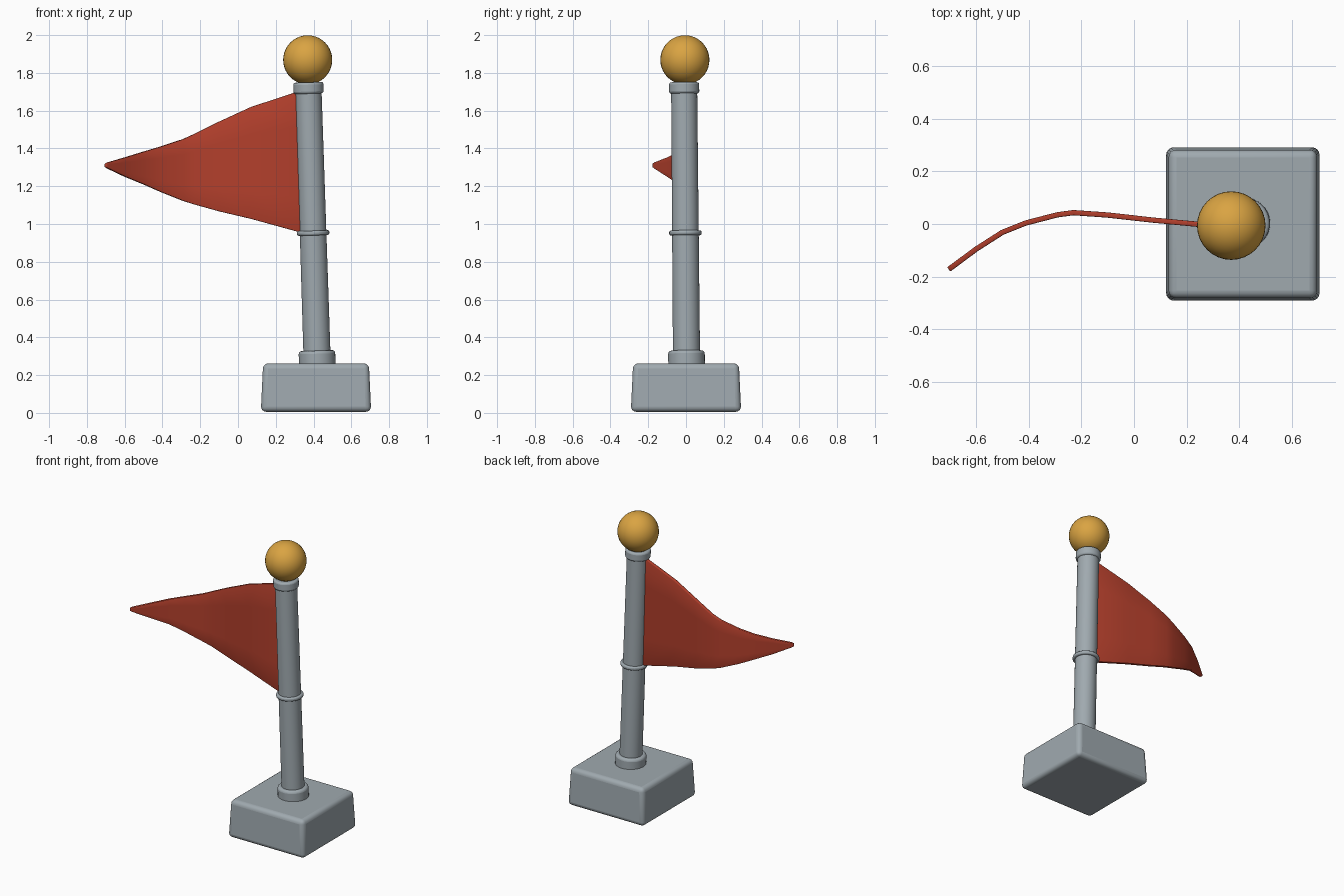
import bpy, bmesh, math
from mathutils import Vector

if "Cube" in bpy.data.objects:
    bpy.data.objects.remove(bpy.data.objects["Cube"], do_unlink=True)


def material(name, color):
    m = bpy.data.materials.new(name)
    m.diffuse_color = (*color, 1)
    m.use_nodes = True
    bsdf = m.node_tree.nodes["Principled BSDF"]
    bsdf.inputs["Base Color"].default_value = (*color, 1)
    bsdf.inputs["Roughness"].default_value = 0.6
    return m


grey = material("stone grey", (0.35, 0.40, 0.43))
gold = material("gold", (0.70, 0.37, 0.055))
red = material("flag red", (0.45, 0.05, 0.025))

# Centre line of the leaning pole
FOOT, HEAD = Vector((0.42, 0.003, 0.25)), Vector((0.372, -0.01, 1.75))
LEAN = (HEAD - FOOT).to_track_quat('Z', 'Y')


def axis_point(z):
    return FOOT.lerp(HEAD, (z - FOOT.z) / (HEAD.z - FOOT.z))


def finish(obj, mat, bevel=0, segments=3):
    obj.data.materials.append(mat)
    if bevel:
        mod = obj.modifiers.new("soft edges", 'BEVEL')
        mod.width, mod.segments = bevel, segments
        mod.limit_method, mod.angle_limit = 'ANGLE', math.radians(40)
    bpy.ops.object.select_all(action='DESELECT')
    obj.select_set(True)
    bpy.context.view_layer.objects.active = obj
    bpy.ops.object.shade_smooth_by_angle(angle=math.radians(50))
    return obj


def tube(name, z0, z1, r0, r1, bevel):
    bpy.ops.mesh.primitive_cone_add(vertices=32, radius1=r0, radius2=r1, depth=z1 - z0,
                                    location=axis_point((z0 + z1) / 2),
                                    rotation=LEAN.to_euler())
    obj = bpy.context.object
    obj.name = name
    return finish(obj, grey, bevel)


# Tapered block base
bpy.ops.mesh.primitive_cube_add(size=1, location=(0.413, 0, 0.134))
base = bpy.context.object
base.name = "base"
for v in base.data.vertices:
    side = 0.56 if v.co.z > 0 else 0.584
    v.co = (v.co.x * side, v.co.y * side, v.co.z * 0.256)
finish(base, grey, 0.028, 4)

# Pole with its collars
tube("pole", 0.22, 1.74, 0.072, 0.069, 0)
tube("foot_collar", 0.24, 0.33, 0.097, 0.097, 0.016)
tube("middle_ring", 0.94, 0.965, 0.086, 0.086, 0.009)
tube("top_collar", 1.69, 1.75, 0.08, 0.08, 0.012)

# Ball finial
bpy.ops.mesh.primitive_uv_sphere_add(segments=32, ring_count=20, radius=0.13,
                                     location=(0.369, -0.006, 1.869))
ball = bpy.context.object
ball.name = "ball_finial"
finish(ball, gold)

# Waving pennant: x, y, top edge, bottom edge
columns = [(0.36, -0.012, 1.715, 0.947), (0.07, 0.015, 1.62, 1.027),
           (-0.1, 0.034, 1.542, 1.067), (-0.23, 0.043, 1.478, 1.103),
           (-0.29, 0.035, 1.45, 1.122), (-0.41, 0.004, 1.41, 1.17),
           (-0.5, -0.032, 1.383, 1.21), (-0.6, -0.096, 1.352, 1.251),
           (-0.69, -0.163, 1.326, 1.294), (-0.703, -0.172, 1.318, 1.302)]
bm = bmesh.new()
rows = 4
grid = []
for x, y, top, bottom in columns:
    grid.append([bm.verts.new((x, y, bottom + (top - bottom) * i / rows))
                 for i in range(rows + 1)])
for a, b in zip(grid, grid[1:]):
    for i in range(rows):
        bm.faces.new((a[i], a[i + 1], b[i + 1], b[i]))
bmesh.ops.recalc_face_normals(bm, faces=bm.faces)
mesh = bpy.data.meshes.new("pennant")
bm.to_mesh(mesh)
bm.free()
pennant = bpy.data.objects.new("pennant", mesh)
bpy.context.collection.objects.link(pennant)
solid = pennant.modifiers.new("cloth thickness", 'SOLIDIFY')
solid.thickness, solid.offset = 0.02, 0
finish(pennant, red, 0.004, 2)
